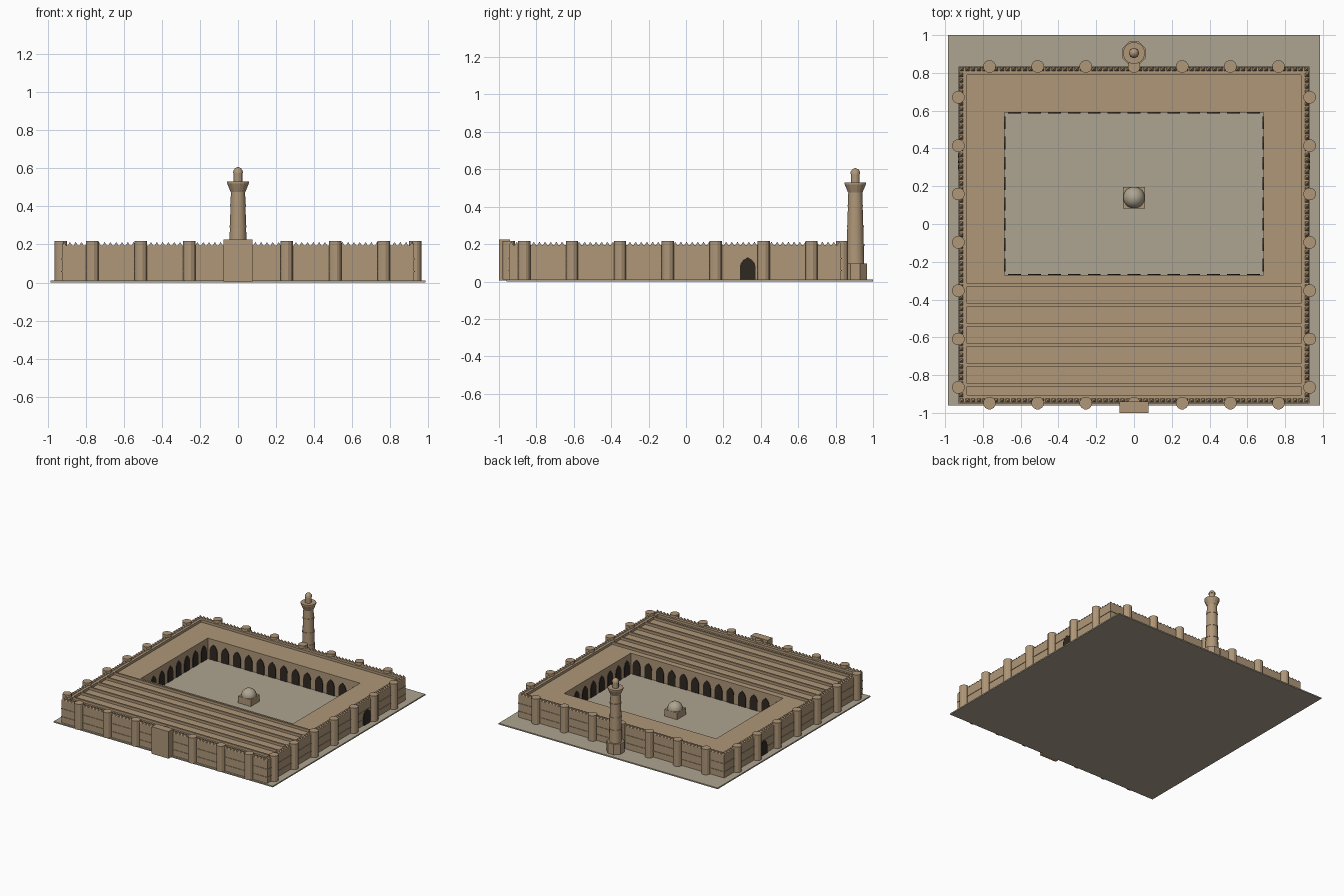
import bpy, bmesh, math
from mathutils import Matrix, Vector

if "Cube" in bpy.data.objects:
    bpy.data.objects.remove(bpy.data.objects["Cube"])


def material(name, rgb):
    m = bpy.data.materials.new(name)
    m.diffuse_color = (*rgb, 1)
    m.use_nodes = True
    m.node_tree.nodes["Principled BSDF"].inputs["Base Color"].default_value = m.diffuse_color
    return m


STONE = material("stone", (0.43, 0.31, 0.19))
PAVING = material("paving", (0.42, 0.37, 0.28))
DARK = material("shadow", (0.03, 0.022, 0.016))


def finish(bm, name, mat, smooth=False):
    bmesh.ops.recalc_face_normals(bm, faces=bm.faces)
    me = bpy.data.meshes.new(name)
    bm.to_mesh(me)
    bm.free()
    me.materials.append(mat)
    ob = bpy.data.objects.new(name, me)
    bpy.context.collection.objects.link(ob)
    if smooth:
        for o in bpy.context.selected_objects:
            o.select_set(False)
        ob.select_set(True)
        bpy.context.view_layer.objects.active = ob
        bpy.ops.object.shade_smooth_by_angle(angle=math.radians(35))
    return ob


def add_box(bm, x0, x1, y0, y1, z0, z1):
    m = Matrix.Translation(((x0 + x1) / 2, (y0 + y1) / 2, (z0 + z1) / 2))
    m = m @ Matrix.Diagonal((x1 - x0, y1 - y0, z1 - z0, 1))
    bmesh.ops.create_cube(bm, size=1, matrix=m)


def boxes(name, mat, *dims):
    bm = bmesh.new()
    for d in dims:
        add_box(bm, *d)
    return finish(bm, name, mat)


def ring(x, y0, y1, t, z0, z1):
    """Four boxes forming a rectangular wall ring of thickness t."""
    return [(-x, x, y0, y0 + t, z0, z1), (-x, x, y1 - t, y1, z0, z1),
            (-x, -x + t, y0 + t, y1 - t, z0, z1), (x - t, x, y0 + t, y1 - t, z0, z1)]


def lathe(name, mat, profile, loc, sides, smooth=False):
    """Stack of (radius, z) rings; flats face the axes."""
    bm = bmesh.new()
    rings = []
    for r, z in profile:
        rings.append([bm.verts.new((loc[0] + r * math.cos((i + .5) * math.tau / sides),
                                    loc[1] + r * math.sin((i + .5) * math.tau / sides), z))
                      for i in range(sides)])
    for a, b in zip(rings, rings[1:]):
        for i in range(sides):
            j = (i + 1) % sides
            bm.faces.new((a[i], a[j], b[j], b[i]))
    bm.faces.new(rings[0])
    bm.faces.new(rings[-1])
    return finish(bm, name, mat, smooth)


def add_arch(bm, pos, angle, w, h, depth):
    """Pointed arch panel, facing -y before rotation about z."""
    half = [(w / 2, 0), (w / 2, h * .58), (w * .43, h * .74), (w * .27, h * .88)]
    pts = half + [(0, h)] + [(-x, z) for x, z in reversed(half)]
    m = Matrix.Translation(pos) @ Matrix.Rotation(angle, 4, 'Z')
    front = [bm.verts.new(m @ Vector((x, -depth, z))) for x, z in pts]
    back = [bm.verts.new(m @ Vector((x, depth, z))) for x, z in pts]
    bm.faces.new(front)
    bm.faces.new(back)
    for i in range(len(pts)):
        j = (i + 1) % len(pts)
        bm.faces.new((front[i], front[j], back[j], back[i]))


# Main dimensions
WX, WY0, WY1 = 0.925, -0.945, 0.83
CX, CY0, CY1 = 0.685, -0.27, 0.59
FLOOR, ROOF, WALL, T = 0.01, 0.175, 0.195, 0.04
IX, IY0, IY1 = WX - T, WY0 + T, WY1 - T

# Ground slab, outer wall and string courses
boxes("ground_slab", PAVING, (-.985, .985, -.96, 1, 0, FLOOR))
boxes("outer_wall", STONE, *ring(WX, WY0, WY1, T, FLOOR, WALL))
e = 0.004
boxes("wall_bands", STONE, *[d for z in (.055, .12)
      for d in ring(WX + e, WY0 - e, WY1 + e, .01, z, z + .006)])

# Prayer hall and arcades around the courtyard
boxes("prayer_hall", STONE, (-IX, IX, IY0, CY0, FLOOR, ROOF))
boxes("arcades", STONE, (-IX, IX, CY1, IY1, FLOOR, ROOF),
      (-IX, -CX, CY0, CY1, FLOOR, ROOF), (CX, IX, CY0, CY1, FLOOR, ROOF))

# Roof ridges over the hall bays
bay = (CY0 - IY0) / 6
boxes("roof_ridges", STONE, *[(-IX, IX, y - .007, y + .007, ROOF, ROOF + .02)
      for y in (IY0 + bay * (i + .5) for i in range(6))])

# Courtyard arches
bm = bmesh.new()
nx, ny = 13, 8
for i in range(nx):
    x = -CX + 2 * CX * (i + .5) / nx
    add_arch(bm, (x, CY1, FLOOR), 0, .068, .125, .005)
    add_arch(bm, (x, CY0, FLOOR), math.pi, .068, .125, .005)
for i in range(ny):
    y = CY0 + (CY1 - CY0) * (i + .5) / ny
    for s in (-1, 1):
        add_arch(bm, (s * CX, y, FLOOR), -s * math.pi / 2, .068, .125, .005)
finish(bm, "courtyard_arches", DARK)

# Side doorways
bm = bmesh.new()
for s in (-1, 1):
    add_arch(bm, (s * WX, .33, FLOOR), s * math.pi / 2, .085, .12, .008)
finish(bm, "side_doors", DARK)

# Half-round buttress towers along every wall
spots = [(x * .255, y) for x in range(-3, 4) for y in (WY0 - .003, WY1 + .004)]
spots += [(s * (WX + .005), -.865 + .256 * i) for i in range(7) for s in (-1, 1)]
for x, y in spots:
    lathe("buttress", STONE, [(.034, FLOOR), (.034, .217)], (x, y), 12)

# Pointed merlons along the wall top
bm = bmesh.new()


def merlon(x, y):
    m = Matrix.Translation((x, y, WALL + .008)) @ Matrix.Rotation(math.pi / 4, 4, 'Z')
    bmesh.ops.create_cone(bm, cap_ends=True, segments=4, radius1=.016, radius2=.001,
                          depth=.018, matrix=m)


for i in range(61):
    x = -WX + .012 + (2 * WX - .024) * i / 60
    merlon(x, WY0 + .01)
    merlon(x, WY1 - .01)
for i in range(1, 58):
    y = WY0 + .01 + (WY1 - WY0 - .02) * i / 58
    merlon(-WX + .01, y)
    merlon(WX - .01, y)
finish(bm, "merlons", STONE)

# Niche projection on the front wall
boxes("niche_block", STONE, (-.076, .076, -1, -.94, FLOOR - .005, .225))

# Fountain kiosk with dome
boxes("kiosk_base", STONE, (-.057, .057, .083, .197, FLOOR, .065))
lathe("kiosk_dome", PAVING, [(.057 * math.cos(a), .065 + .057 * math.sin(a))
      for a in (math.pi / 2 * i / 8 * .99 for i in range(9))], (0, .14), 24, True)

# Minaret: octagonal base, tapering shaft, bands, flared balcony, lantern
M = (0, .905)
lathe("minaret_base", STONE, [(.067, FLOOR), (.067, .095)], M, 8)
lathe("minaret_shaft", STONE, [(.049, .095), (.038, .48)], M, 16, True)
for z in (.19, .29, .40):
    r = .049 - .011 * (z - .095) / .385 + .003
    lathe("minaret_band", STONE, [(r, z), (r, z + .01)], M, 16)
lathe("minaret_balcony", STONE, [(.039, .475), (.058, .52), (.058, .53)], M, 16)
lathe("minaret_lantern", STONE, [(.024, .53), (.024, .575)], M, 12)
lathe("minaret_cap", STONE, [(.027, .575), (.025, .588), (.017, .6), (.002, .607)], M, 12, True)
